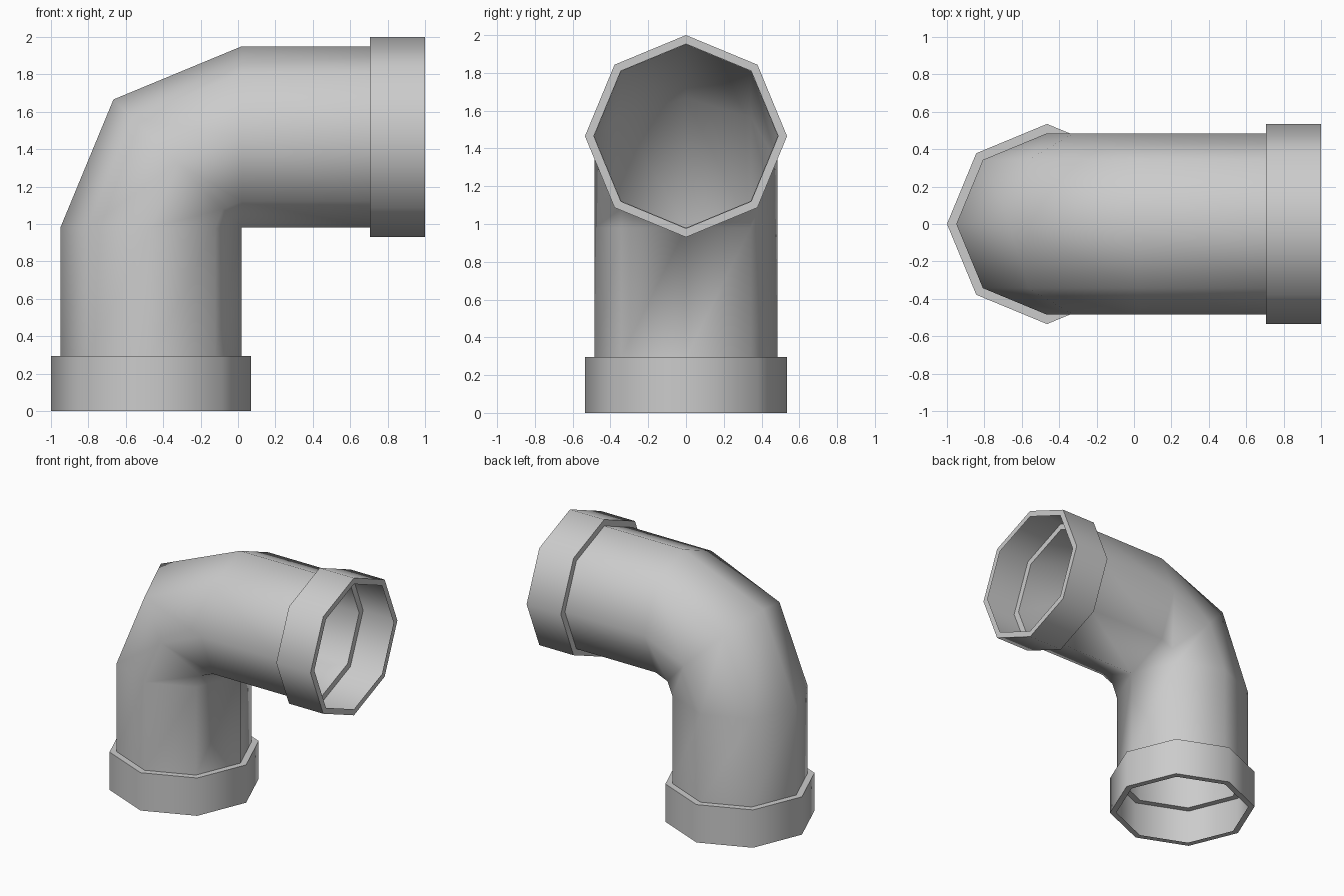
import bpy, bmesh
from math import cos, sin, pi, radians

if "Cube" in bpy.data.objects:
    bpy.data.objects.remove(bpy.data.objects["Cube"])

SIDES = 8
R, RC = 0.485, 0.535          # pipe and collar radius
PX, PZ = 0.02, 0.98           # pivot of the bend (inner corner)


def ring(r, angle, offset):
    """Octagon swung round the bend pivot, then shifted along the pipe."""
    a = radians(angle)
    pts = []
    for i in range(SIDES):
        t = 2 * pi * i / SIDES
        d = R + r * cos(t)
        pts.append((PX - d * cos(a) + offset * sin(a),
                    -r * sin(t),
                    PZ + d * sin(a) + offset * cos(a)))
    return pts


def loft(name, sections):
    bm = bmesh.new()
    rings = [[bm.verts.new(p) for p in ring(*s)] for s in sections]
    for lo, hi in zip(rings, rings[1:]):
        for i in range(SIDES):
            j = (i + 1) % SIDES
            bm.faces.new((lo[i], lo[j], hi[j], hi[i]))
    # the bend rings meet at the inner corner
    bmesh.ops.remove_doubles(bm, verts=bm.verts, dist=0.0005)
    mesh = bpy.data.meshes.new(name)
    bm.to_mesh(mesh)
    bm.free()
    obj = bpy.data.objects.new(name, mesh)
    bpy.context.collection.objects.link(obj)
    bpy.ops.object.select_all(action='DESELECT')
    obj.select_set(True)
    bpy.context.view_layer.objects.active = obj
    bpy.ops.object.shade_smooth_by_angle(angle=radians(60))
    return obj


# Bent pipe, open at both ends
loft("elbow_pipe", [(R, 0, 0.295 - PZ), (R, 0, 0), (R, 45, 0),
                    (R, 90, 0), (R, 90, 0.705 - PX)])

# Collars: thin lip, outer wall and shoulder, hollow inside
loft("lower_collar", [(R + 0.003, 0, -PZ), (RC, 0, -PZ),
                      (RC, 0, 0.295 - PZ), (R, 0, 0.295 - PZ)])
loft("side_collar", [(R, 90, 0.705 - PX), (RC, 90, 0.705 - PX),
                     (RC, 90, 1 - PX), (R + 0.003, 90, 1 - PX)])
